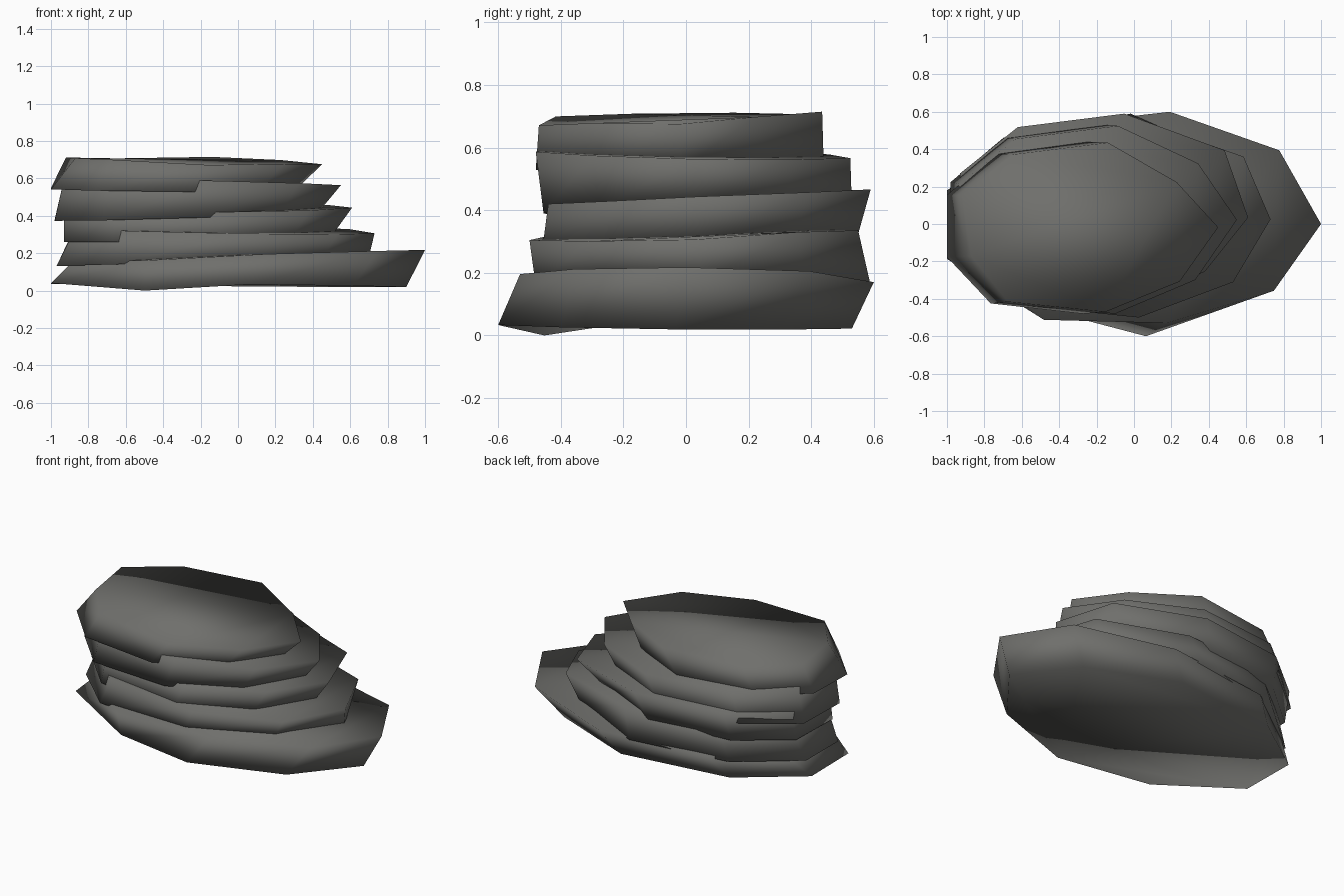
import bpy, bmesh

if "Cube" in bpy.data.objects:
    bpy.data.objects.remove(bpy.data.objects["Cube"])

# Shared slab outline: pointed on the right, blunt on the left (unit box)
OUTLINE = [(1, 0), (.72, .6), (.14, 1), (-.6, .86), (-1, .38),
           (-1, -.34), (-.64, -.88), (.12, -1), (.7, -.64)]

# Each ring: x min, x max, y min, y max, height, slope along x, slope along y
# (slabs sink a little into the one below)
SLABS = [
    ((-1, .9, -.6, .53, .028, -.01, -.01), (-.88, 1, -.53, .6, .185, .033, -.01)),
    ((-.97, .70, -.48, .59, .16, .03, 0), (-.87, .73, -.5, .55, .32, -.02, .03)),
    ((-.93, .50, -.46, .54, .28, .02, .02), (-.93, .61, -.44, .59, .44, 0, .045)),
    ((-.98, .43, -.455, .53, .405, .03, .02), (-.93, .55, -.48, .525, .575, -.02, -.02)),
    ((-1, .30, -.48, .44, .535, -.01, .02), (-.92, .45, -.47, .435, .687, -.025, .01)),
]

# Chipped corners: (slab, ring, corner) -> shift
CHIPS = {
    (0, 0, 6): (.16, .08, 0), (0, 0, 5): (0, .04, 0),
    (0, 1, 0): (0, -.035, 0), (0, 1, 1): (.04, .02, 0), (0, 1, 8): (.03, -.03, 0),
    (0, 1, 6): (.06, -.05, -.01), (0, 1, 2): (0, 0, -.015),
    (1, 0, 3): (0, -.04, 0), (1, 0, 4): (0, -.07, 0),
    (1, 1, 1): (.08, .02, .01), (1, 1, 8): (.04, 0, 0),
    (2, 1, 0): (0, -.04, 0), (2, 1, 1): (.09, .01, 0),
    (4, 1, 1): (-.03, -.03, .015), (4, 1, 2): (0, 0, .02), (4, 1, 7): (0, 0, -.015),
    (4, 1, 5): (.05, 0, 0),
}


def add_ring(bm, ring, slab, level):
    x0, x1, y0, y1, h, sx, sy = ring
    verts = []
    for i, (u, v) in enumerate(OUTLINE):
        x = (x0 + x1) / 2 + u * (x1 - x0) / 2
        y = (y0 + y1) / 2 + v * (y1 - y0) / 2
        dx, dy, dz = CHIPS.get((slab, level, i), (0, 0, 0))
        verts.append(bm.verts.new((x + dx, y + dy, h + sx * x + sy * y + dz)))
    return verts


def make_slab(k, bottom, top):
    bm = bmesh.new()
    lo, hi = add_ring(bm, bottom, k, 0), add_ring(bm, top, k, 1)
    if k == 0:
        lo[6].co.z = 0  # lowest corner rests on the ground
    n = len(lo)
    for i in range(n):
        j = (i + 1) % n
        bm.faces.new((lo[i], lo[j], hi[j], hi[i]))
    bm.faces.new(hi)
    bm.faces.new(lo[::-1])
    bmesh.ops.recalc_face_normals(bm, faces=bm.faces)
    for f in bm.faces:
        f.smooth = True
    name = f"rock_slab_{k + 1}"
    mesh = bpy.data.meshes.new(name)
    bm.to_mesh(mesh)
    bm.free()
    mesh.materials.append(stone)
    bpy.context.collection.objects.link(bpy.data.objects.new(name, mesh))


# Dark stone
stone = bpy.data.materials.new("dark_stone")
stone.diffuse_color = (.16, .16, .15, 1)
stone.use_nodes = True
stone.node_tree.nodes["Principled BSDF"].inputs["Base Color"].default_value = stone.diffuse_color

# Stack of five slabs
for k, (bottom, top) in enumerate(SLABS):
    make_slab(k, bottom, top)
